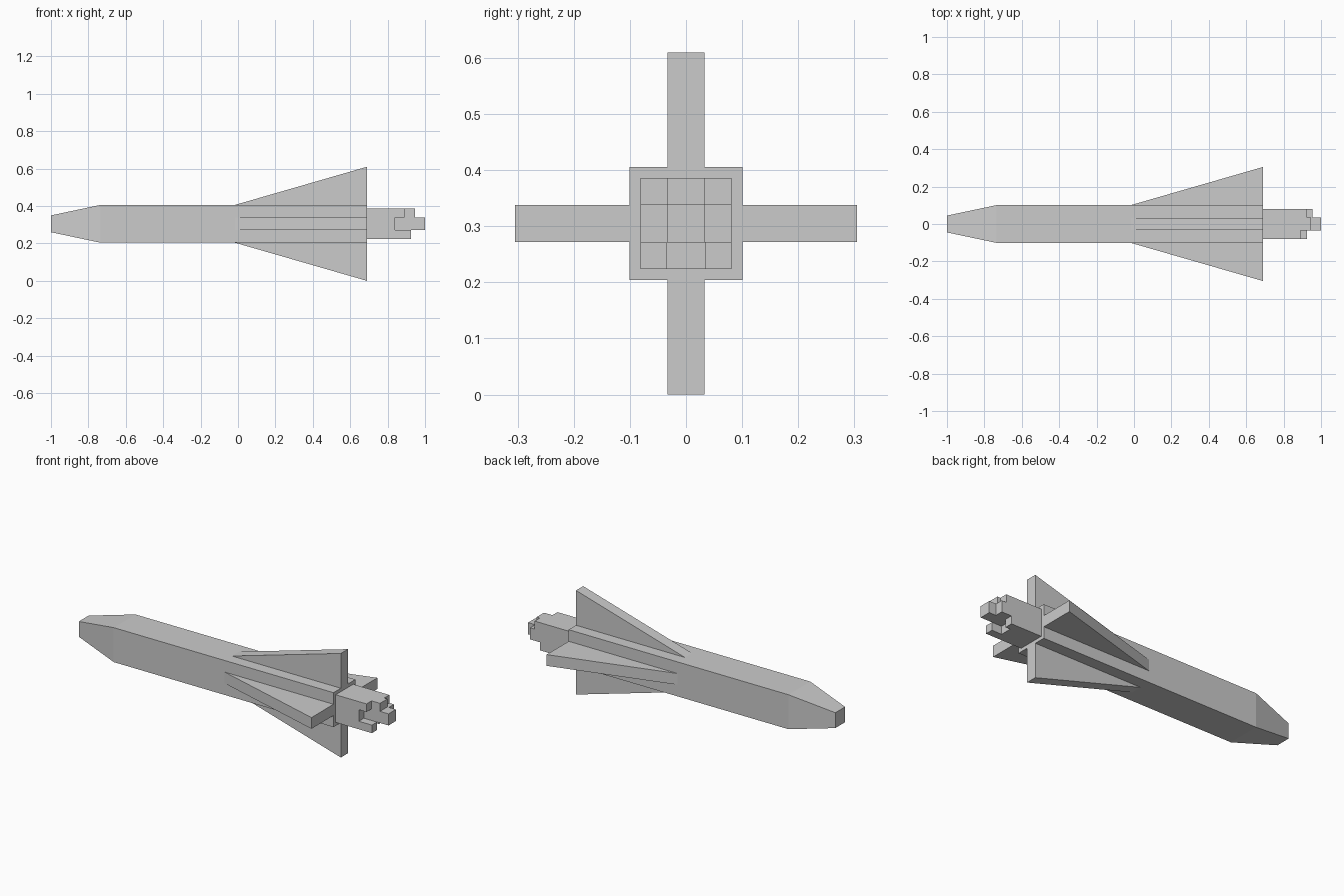
import bpy, bmesh
from math import pi
from mathutils import Matrix, Vector

if "Cube" in bpy.data.objects:
    bpy.data.objects.remove(bpy.data.objects["Cube"])

CZ = 0.305    # height of the rocket axis
TAIL = 0.69   # x of the rear face


def finish(name, bm):
    bmesh.ops.remove_doubles(bm, verts=bm.verts, dist=1e-5)
    bmesh.ops.recalc_face_normals(bm, faces=bm.faces)
    me = bpy.data.meshes.new(name)
    bm.to_mesh(me)
    bm.free()
    ob = bpy.data.objects.new(name, me)
    bpy.context.collection.objects.link(ob)
    ob.location.z = CZ
    return ob


# Square body with tapered nose: (x, half width) stations
bm = bmesh.new()
rings = []
for x, h in [(-1, 0.045), (-0.735, 0.101), (TAIL, 0.101)]:
    rings.append([bm.verts.new((x, a * h, b * h))
                  for a, b in [(-1, -1), (1, -1), (1, 1), (-1, 1)]])
for r0, r1 in zip(rings, rings[1:]):
    for i in range(4):
        j = (i + 1) % 4
        bm.faces.new((r0[i], r0[j], r1[j], r1[i]))
bm.faces.new(rings[0])
bm.faces.new(rings[-1])
finish("body", bm)

# Four triangular fins, turned around the axis
for k, side in enumerate(["top", "front", "bottom", "back"]):
    bm = bmesh.new()
    profile = [(-0.02, 0.1), (TAIL, 0.1), (TAIL, 0.305)]
    face = bm.faces.new([bm.verts.new((x, -0.033, z)) for x, z in profile])
    ext = bmesh.ops.extrude_face_region(bm, geom=[face])
    moved = [v for v in ext["geom"] if isinstance(v, bmesh.types.BMVert)]
    bmesh.ops.translate(bm, verts=moved, vec=(0, 0.066, 0))
    bm.transform(Matrix.Rotation(k * pi / 2, 4, 'X'))
    finish(side + "_fin", bm)

# Blocky exhaust: end x of each cell, rows bottom to top, columns front to back
ends = [[0.925, 0.86, 0.89],
        [0.84, 1.0, 0.955],
        [0.89, 0.945, 0.925]]
cuts = [-0.081, -0.034, 0.034, 0.081]


def end_at(r, c):
    return ends[r][c] if 0 <= r < 3 and 0 <= c < 3 else TAIL


bm = bmesh.new()
for r in range(3):
    for c in range(3):
        top = ends[r][c]
        y0, y1, z0, z1 = cuts[c], cuts[c + 1], cuts[r], cuts[r + 1]
        bm.faces.new([bm.verts.new((top, y, z))
                      for y, z in [(y0, z0), (y1, z0), (y1, z1), (y0, z1)]])
        # Side walls only where the neighbouring cell is shorter
        for dr, dc, a, b in [(-1, 0, (y0, z0), (y1, z0)), (0, 1, (y1, z0), (y1, z1)),
                             (1, 0, (y1, z1), (y0, z1)), (0, -1, (y0, z1), (y0, z0))]:
            low = end_at(r + dr, c + dc)
            if low < top:
                bm.faces.new([bm.verts.new(p) for p in
                              [(low, *a), (low, *b), (top, *b), (top, *a)]])
finish("exhaust_flame", bm)
